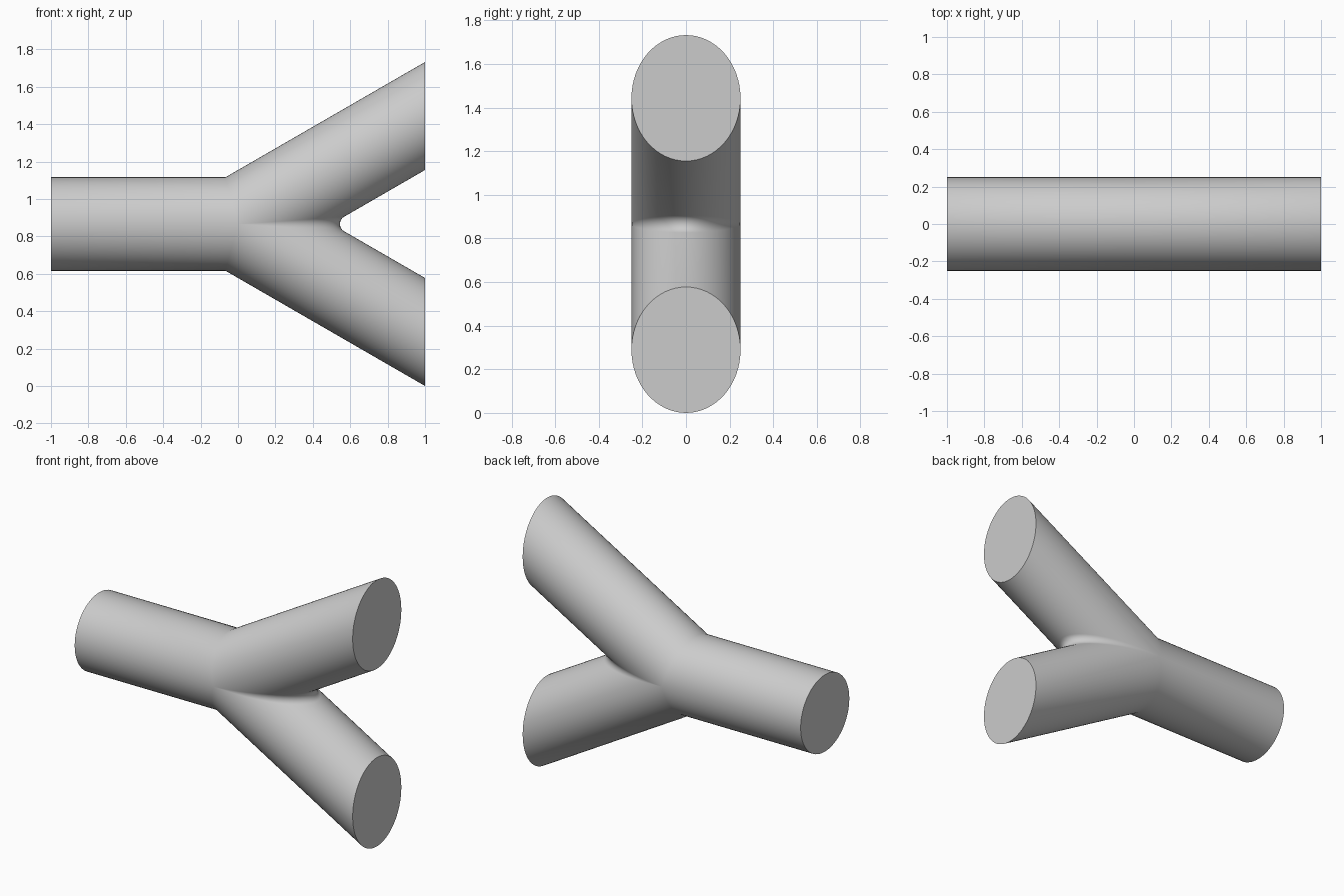
import bpy
import bmesh
from math import sin, cos, tan, pi, radians
from mathutils import Vector

cube = bpy.data.objects.get("Cube")
if cube:
    bpy.data.objects.remove(cube, do_unlink=True)

RADIUS, FILLET, END = 0.25, 0.045, 1.0
TILT = radians(30)
SEGMENTS, ARC_STEPS = 32, 6
HEIGHT = END * tan(TILT) + RADIUS / cos(TILT)   # centre line of the stem

side = Vector((0, 1, 0))
axis = Vector((cos(TILT), 0, sin(TILT)))        # upper branch direction
normal = Vector((-sin(TILT), 0, cos(TILT)))     # outer side of the branch


def branch_end(offset):
    """Slide a point along the branch until it reaches the end plane."""
    return offset + axis * ((END - offset.x) / axis.x)


def outer_row(a):
    """Stem end, mitre with the branch, branch end."""
    y, z = RADIUS * cos(a), RADIUS * sin(a)
    return [Vector((-END, y, z)),
            Vector((-z * tan(TILT / 2), y, z)),
            branch_end(side * y + normal * z)]


def inner_row(a):
    """Rolling-ball fillet from the crotch to the branch, then branch end."""
    reach = RADIUS + FILLET
    centre = Vector((reach * sin(a) / sin(TILT), reach * cos(a), 0))
    contact = -(side * cos(a) - normal * sin(a))
    middle = Vector((contact.x, contact.y, 0)).normalized()
    swing = middle.angle(contact, 0)
    up = Vector((0, 0, 1))
    row = []
    for i in range(ARC_STEPS + 1):
        t = swing * i / ARC_STEPS
        row.append(centre + FILLET * (middle * cos(t) + up * sin(t)))
    row.append(branch_end(side * RADIUS * cos(a) - normal * RADIUS * sin(a)))
    return row


def add_strips(bm, row_function, mirror):
    """Skin the half tube, above or below the symmetry plane."""
    rows = []
    for i in range(SEGMENTS + 1):
        row = row_function(pi * i / SEGMENTS)
        rows.append([bm.verts.new((p.x, p.y, p.z * mirror)) for p in row])
    for r, s in zip(rows, rows[1:]):
        for j in range(len(r) - 1):
            bm.faces.new((r[j], r[j + 1], s[j + 1], s[j]))


# Y-shaped pipe: stem, two branches and blended crotch
bm = bmesh.new()
for mirror in (1, -1):
    add_strips(bm, outer_row, mirror)
    add_strips(bm, inner_row, mirror)
bmesh.ops.remove_doubles(bm, verts=bm.verts[:], dist=0.0001)

# Flat caps on the three ends
bmesh.ops.holes_fill(bm, edges=[e for e in bm.edges if e.is_boundary], sides=0)
bmesh.ops.recalc_face_normals(bm, faces=bm.faces[:])
bmesh.ops.translate(bm, verts=bm.verts[:], vec=(0, 0, HEIGHT))

mesh = bpy.data.meshes.new("y_pipe")
bm.to_mesh(mesh)
bm.free()
pipe = bpy.data.objects.new("y_pipe", mesh)
bpy.context.collection.objects.link(pipe)

# Plain grey
grey = bpy.data.materials.new("light_grey")
grey.use_nodes = True
colour = (0.6, 0.6, 0.6, 1)
grey.diffuse_color = colour
grey.node_tree.nodes["Principled BSDF"].inputs["Base Color"].default_value = colour
mesh.materials.append(grey)

bpy.ops.object.select_all(action='DESELECT')
pipe.select_set(True)
bpy.context.view_layer.objects.active = pipe
bpy.ops.object.shade_smooth_by_angle(angle=radians(40))
